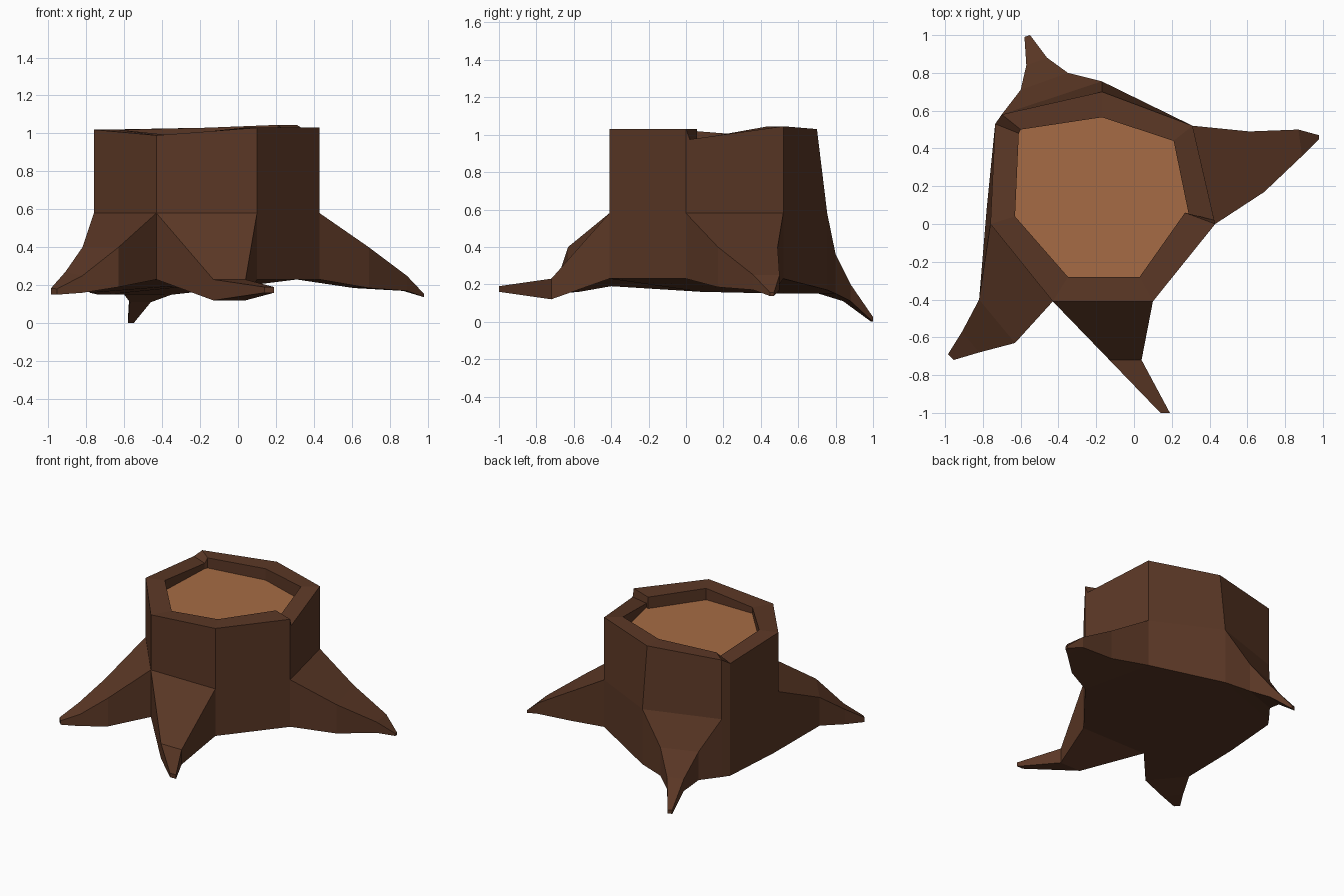
import bpy, bmesh

if "Cube" in bpy.data.objects:
    bpy.data.objects.remove(bpy.data.objects["Cube"])


def material(name, rgb):
    m = bpy.data.materials.new(name)
    m.diffuse_color = (*rgb, 1)
    m.use_nodes = True
    m.node_tree.nodes["Principled BSDF"].inputs["Base Color"].default_value = m.diffuse_color
    return m


def finish(bm, name, mat):
    bmesh.ops.remove_doubles(bm, verts=bm.verts[:], dist=0.002)
    bmesh.ops.recalc_face_normals(bm, faces=bm.faces[:])
    me = bpy.data.meshes.new(name)
    bm.to_mesh(me)
    bm.free()
    me.materials.append(mat)
    ob = bpy.data.objects.new(name, me)
    bpy.context.collection.objects.link(ob)
    return ob


def bridge(bm, a, b, skip=()):
    n = len(a)
    for i in range(n):
        if i not in skip:
            j = (i + 1) % n
            bm.faces.new((a[i], a[j], b[j], b[i]))


bark = material("bark brown", (0.105, 0.039, 0.019))
wood = material("cut wood tan", (0.38, 0.148, 0.058))

# Seven-sided trunk; two corners are doubled to make the split steps in the rim
top = [(-.43, -.41, .99), (.10, -.41, 1.03), (.43, 0, 1.03), (.425, .02, .975),
       (.31, .52, 1.045), (-.17, .70, 1.03), (-.70, .58, 1.02),
       (-.735, .53, .985), (-.76, 0, 1.02)]
inner = [(-.35, -.28), (.03, -.28), (.27, .06), (.29, .05), (.21, .44),
         (-.17, .565), (-.60, .50), (-.61, .48), (-.63, .04)]
base_z = [.23, .23, .23, .23, .23, .17, .15, .15, .16]
FLOOR = 0.945

bm = bmesh.new()
V = bm.verts.new
rim = [V(p) for p in top]
lip = [V((x, y, t[2])) for (x, y), t in zip(inner, top)]
floor = [V((x, y, FLOOR)) for x, y in inner]
mid, base = [], []
for i, (x, y, z) in enumerate(top):
    if i == 3:                       # split closes below the rim
        x, y = .43, 0
    if i == 5:                       # back corner flares
        y = .755
    mid.append(V((x, y, .58)))
    base.append(V((x - (.02 if i == 8 else 0), y + (.08 if i == 8 else 0), base_z[i])))

bridge(bm, floor, lip)
bridge(bm, lip, rim)
bridge(bm, rim, mid)
bridge(bm, mid, base, skip=(0, 3, 5, 8))
bm.faces.new(base)

# Roots: each grows from one trunk side through sections of
# (left x, y, right x, y, top z left, top z right, bottom z)
roots = {
    8: [(-.82, -.40, -.63, -.63, .40, .40, .19),
        (-.91, -.57, -.82, -.68, .27, .25, .16),
        (-.985, -.69, -.955, -.72, .185, .18, .15)],
    0: [(-.13, -.72, .04, -.72, .23, .23, .12),
        (.14, -1.0, .19, -1.0, .19, .19, .16)],
    3: [(.69, .17, .61, .49, .40, .40, .185),
        (.89, .36, .87, .50, .25, .25, .17),
        (.98, .45, .98, .47, .155, .155, .137)],
    5: [(-.35, .80, -.60, .71, .36, .36, .15),
        (-.46, .88, -.57, .84, .20, .20, .11),
        (-.55, 1.0, -.58, .99, .025, .03, 0)],
}
for i, sections in roots.items():
    j = (i + 1) % 9
    prev = [mid[i], mid[j], base[j], base[i]]
    for lx, ly, rx, ry, zl, zr, zb in sections:
        ring = [V((lx, ly, zl)), V((rx, ry, zr)), V((rx, ry, zb)), V((lx, ly, zb))]
        bridge(bm, prev, ring)
        prev = ring
    bm.faces.new(prev)
finish(bm, "stump_bark", bark)

# Cut wood face sunk inside the rim
bm = bmesh.new()
f = bm.faces.new([bm.verts.new((x, y, FLOOR)) for x, y in inner])
f.normal_update()
finish(bm, "cut_wood_face", wood)
for p in bpy.data.objects["cut_wood_face"].data.polygons:
    if p.normal.z < 0:
        p.flip()
